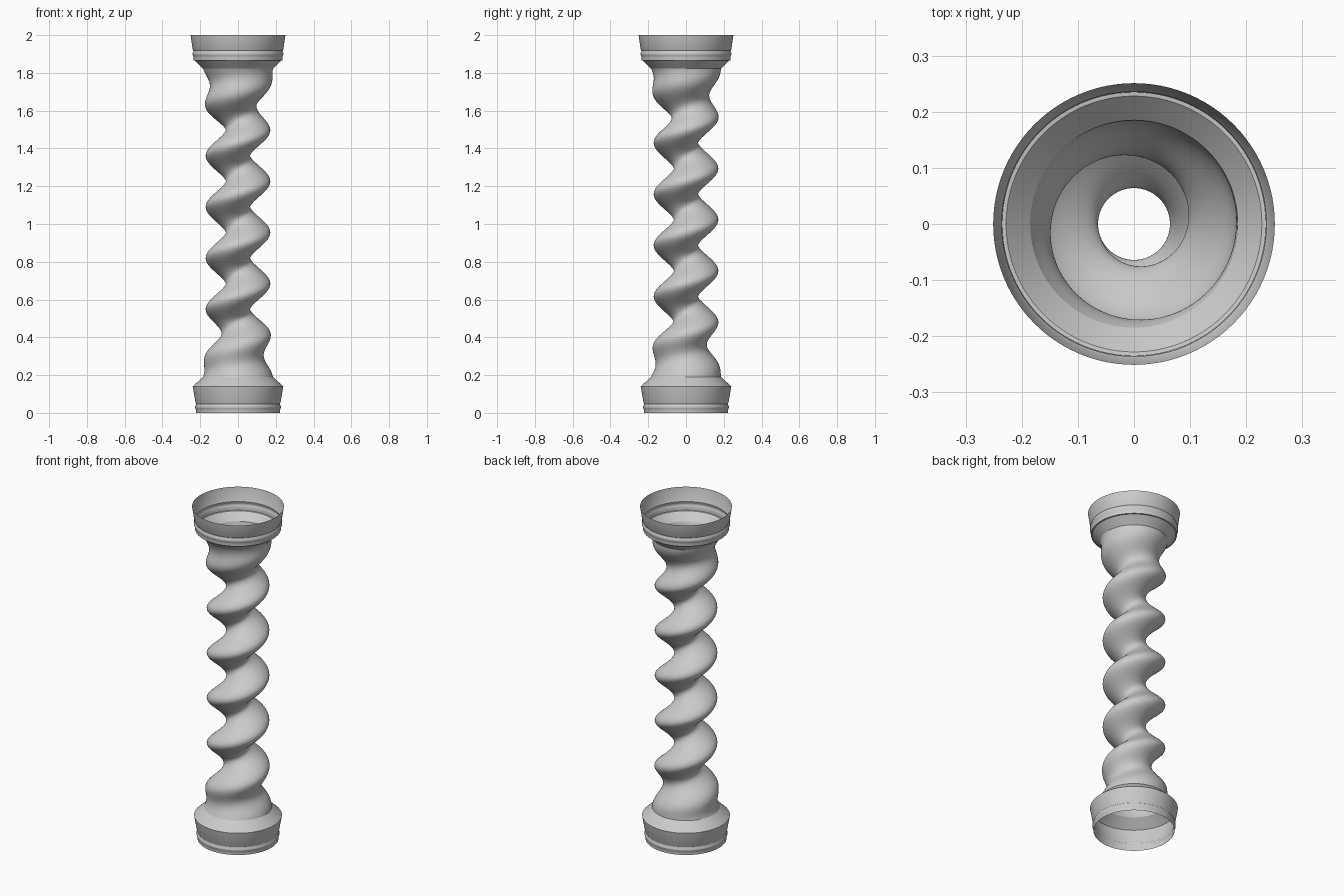
import bpy, bmesh, math

if "Cube" in bpy.data.objects:
    bpy.data.objects.remove(bpy.data.objects["Cube"], do_unlink=True)

SIDES = 96
PITCH = 0.271      # height of one full turn
PEAK_Z = 1.497     # height at which the ridge points to +x
BOTTOM, TOP = 0.19, 1.822
BLEND = 0.31       # length over which the screw fades into a round collar

grey = bpy.data.materials.new("light_grey")
grey.use_nodes = True
grey.diffuse_color = (0.6, 0.6, 0.6, 1)
grey.node_tree.nodes["Principled BSDF"].inputs["Base Color"].default_value = (0.6, 0.6, 0.6, 1)


def loft(name, heights, radius):
    """Skin an open tube through rings whose radius depends on ring and angle."""
    bm = bmesh.new()
    rings = []
    for i, z in enumerate(heights):
        ring = []
        for s in range(SIDES):
            a = math.tau * s / SIDES
            r = radius(i, a)
            ring.append(bm.verts.new((r * math.cos(a), r * math.sin(a), z)))
        rings.append(ring)
    for low, high in zip(rings, rings[1:]):
        for s in range(SIDES):
            t = (s + 1) % SIDES
            bm.faces.new((low[s], low[t], high[t], high[s]))
    mesh = bpy.data.meshes.new(name)
    bm.to_mesh(mesh)
    bm.free()
    mesh.materials.append(grey)
    obj = bpy.data.objects.new(name, mesh)
    bpy.context.collection.objects.link(obj)
    bpy.ops.object.select_all(action="DESELECT")
    obj.select_set(True)
    bpy.context.view_layer.objects.active = obj
    bpy.ops.object.shade_smooth_by_angle(angle=math.radians(30))
    return obj


def lathe(name, profile):
    return loft(name, [z for r, z in profile], lambda i, a: profile[i][0])


def bead(r, z, half, bulge):
    """Small rounded rib on a socket wall."""
    return [(r + bulge * math.cos(math.pi * k / 8) ** 2, z + half * k / 4)
            for k in range(-4, 5)]


# Screw shaft: the radius swells once around each ring and turns with height
rows = 260
levels = [BOTTOM + (TOP - BOTTOM) * k / rows for k in range(rows + 1)]


def screw_radius(i, a):
    z = levels[i]
    edge = min(z - BOTTOM, TOP - z)
    fade = max(0.0, 1 - edge / BLEND) ** 1.3
    inner = 0.064 + 0.121 * fade
    outer = 0.171 + 0.014 * fade
    wave = math.cos(a - math.tau * (z - PEAK_Z) / PITCH)
    return (outer + inner) / 2 + (outer - inner) / 2 * wave


loft("screw_shaft", levels, screw_radius)

# Flared open sockets at both ends
lathe("bottom_socket",
      [(0.222, 0)] + bead(0.222, 0.03, 0.018, 0.005)
      + [(0.225, 0.055), (0.24, 0.14), (0.185, BOTTOM)])
lathe("top_socket",
      [(0.185, TOP), (0.228, 1.865), (0.235, 1.866)]
      + bead(0.236, 1.9, 0.018, 0.005)
      + [(0.24, 1.925), (0.251, 2)])
